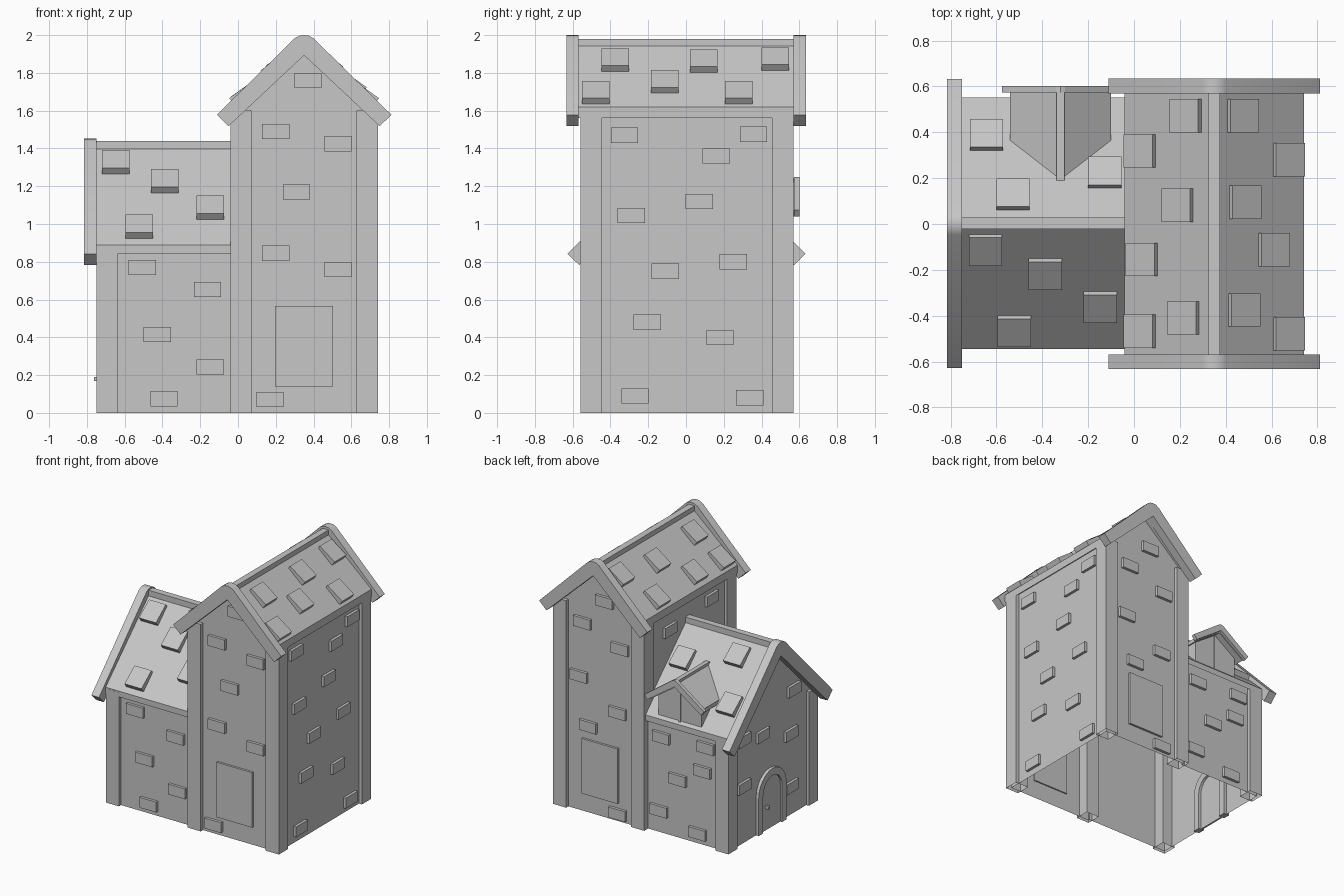
import bpy, bmesh
from math import atan, cos, sin, pi, radians
from mathutils import Matrix, Vector

if "Cube" in bpy.data.objects:
    bpy.data.objects.remove(bpy.data.objects["Cube"])

stone = bpy.data.materials.new("grey_stone")
stone.use_nodes = True
GREY = (0.57, 0.57, 0.57, 1)
stone.diffuse_color = GREY
stone.node_tree.nodes["Principled BSDF"].inputs["Base Color"].default_value = GREY


def finish(bm, name, smooth=False):
    """Turn a bmesh into a named object."""
    bmesh.ops.recalc_face_normals(bm, faces=bm.faces)
    mesh = bpy.data.meshes.new(name)
    bm.to_mesh(mesh)
    bm.free()
    mesh.materials.append(stone)
    obj = bpy.data.objects.new(name, mesh)
    bpy.context.collection.objects.link(obj)
    if smooth:
        bpy.ops.object.select_all(action="DESELECT")
        obj.select_set(True)
        bpy.context.view_layer.objects.active = obj
        bpy.ops.object.shade_smooth_by_angle(angle=radians(30))
    return obj


def open_bottom(obj):
    """Remove the faces that lie on the ground."""
    bm = bmesh.new()
    bm.from_mesh(obj.data)
    floor = [f for f in bm.faces if all(v.co.z < 0.001 for v in f.verts)]
    bmesh.ops.delete(bm, geom=floor, context="FACES")
    bm.to_mesh(obj.data)
    bm.free()


def add_box(bm, lo, hi):
    lo, hi = Vector(lo), Vector(hi)
    mat = Matrix.Translation((lo + hi) / 2) @ Matrix.Diagonal((*(hi - lo), 1))
    bmesh.ops.create_cube(bm, size=1, matrix=mat)


def box(name, lo, hi):
    bm = bmesh.new()
    add_box(bm, lo, hi)
    return finish(bm, name)


def prism(name, pts, axis, a, b, smooth=False):
    """Extrude a (u, z) profile along axis from a to b."""
    def place(u, w, z):
        return (u, w, z) if axis == "y" else (w, u, z)
    bm = bmesh.new()
    face = bm.faces.new([bm.verts.new(place(u, a, z)) for u, z in pts])
    new = bmesh.ops.extrude_face_region(bm, geom=[face])["geom"]
    bmesh.ops.translate(bm, vec=place(0, b - a, 0),
                        verts=[v for v in new if isinstance(v, bmesh.types.BMVert)])
    return finish(bm, name, smooth)


def gable(c, outer, inner=()):
    """Mirror apex-to-foot points about u = c; inner points hollow out the underside."""
    def both(half):
        return ([(c - u, z) for u, z in reversed(half) if u > 0]
                + [(c + u, z) for u, z in half])
    return both(outer) + both(inner)[::-1]


# hollow shell: tower and wing joined, open underneath
TX = 0.35
tower = prism("house_walls", gable(TX, [(0, 1.91), (0.365, 1.58), (0.365, 0)]),
              "y", -0.53, 0.54)
wing = prism("wing_cutter", gable(0, [(0, 1.37), (0.52, 0.87), (0.52, 0)]), "x", -0.725, 0.1)
mod = tower.modifiers.new("join", "BOOLEAN")
mod.operation, mod.solver, mod.object = "UNION", "EXACT", wing
bpy.context.view_layer.objects.active = tower
bpy.ops.object.modifier_apply(modifier=mod.name)
bpy.data.objects.remove(wing)
open_bottom(tower)

# corner posts
P = 0.112
for side, x in (("right", -0.04), ("left", 0.74 - P)):
    for end, y in (("front", -0.558), ("back", 0.568 - P)):
        open_bottom(box(f"tower_post_{end}_{side}", (x, y, 0), (x + P, y + P, 1.6)))
for end, y in (("front", -0.546), ("back", 0.55 - P)):
    open_bottom(box(f"wing_post_{end}", (-0.748, y, 0), (-0.748 + P, y + P, 0.88)))

# roofs, ridge caps and gable boards
prism("tower_roof", gable(TX, [(0, 1.965), (0.392, 1.62), (0.392, 1.56)], [(0, 1.9)]),
      "y", -0.57, 0.575)
box("tower_ridge", (0.325, -0.57, 1.91), (0.375, 0.575, 1.98))
board = [(0, 2.0), (0.025, 1.997), (0.05, 1.983), (0.462, 1.578), (0.4, 1.518)]
for end, y in (("front", -0.632), ("back", 0.57)):
    prism(f"tower_gable_board_{end}", gable(TX, board, [(0, 1.893)]), "y", y, y + 0.064,
          smooth=True)

prism("wing_roof", gable(0.003, [(0, 1.42), (0.548, 0.89), (0.548, 0.845)], [(0, 1.365)]),
      "x", -0.755, -0.01)
box("wing_ridge", (-0.755, -0.022, 1.37), (-0.01, 0.028, 1.44))
board = [(0, 1.452), (0.025, 1.449), (0.05, 1.435), (0.63, 0.842), (0.568, 0.782)]
prism("wing_gable_board", gable(0.003, board, [(0, 1.345)]), "x", -0.815, -0.75, smooth=True)

# dormer on the back slope
DX = -0.32
prism("dormer_wall", gable(DX, [(0, 1.2), (0.185, 1.07), (0.185, 0.89)]), "y", 0.4, 0.53)
box("dormer_wall_bar", (DX - 0.008, 0.5, 0.89), (DX + 0.008, 0.537, 1.18))
prism("dormer_roof", gable(DX, [(0, 1.235), (0.22, 1.07), (0.22, 1.04)], [(0, 1.19)]),
      "y", 0.19, 0.58)
box("dormer_ridge", (DX - 0.017, 0.19, 1.2), (DX + 0.017, 0.58, 1.243))
prism("dormer_gable_board",
      gable(DX, [(0, 1.25), (0.02, 1.243), (0.255, 1.075), (0.23, 1.04)], [(0, 1.2)]),
      "y", 0.573, 0.602)


# raised bricks: (centre along wall, centre height)
def bricks(name, axis, near, far, spots):
    bm = bmesh.new()
    for u, z in spots:
        a, b = u - 0.072, u + 0.072
        lo, hi = z - 0.04, z + 0.04
        if axis == "y":
            add_box(bm, (a, near, lo), (b, far, hi))
        else:
            add_box(bm, (near, a, lo), (far, b, hi))
    finish(bm, name)


bricks("tower_bricks_front", "y", -0.553, -0.531, [
    (0.2, 1.49), (0.53, 1.425), (0.31, 1.17), (0.2, 0.845), (0.53, 0.76), (0.17, 0.07),
    (0.37, 1.76)])
bricks("tower_bricks_back", "y", 0.541, 0.563, [
    (0.5, 1.46), (0.18, 1.34), (0.53, 1.04), (0.2, 0.84), (0.45, 0.67), (0.2, 0.06),
    (0.31, 1.67)])
bricks("tower_bricks_left", "x", 0.716, 0.737, [
    (-0.325, 1.47), (0.357, 1.475), (0.16, 1.36), (-0.29, 1.045), (0.07, 1.12),
    (-0.11, 0.75), (0.25, 0.8), (-0.205, 0.48), (0.18, 0.4), (-0.27, 0.09), (0.337, 0.08)])
bricks("tower_bricks_right", "x", -0.037, -0.016, [(0.23, 1.42), (-0.28, 1.47)])
bricks("wing_bricks_front", "y", -0.542, -0.521, [
    (-0.507, 0.77), (-0.162, 0.653), (-0.427, 0.415), (-0.147, 0.243), (-0.392, 0.075)])
bricks("wing_bricks_back", "y", 0.521, 0.543, [
    (-0.16, 0.74), (-0.54, 0.76), (-0.3, 0.45), (-0.51, 0.57), (-0.14, 0.17), (-0.47, 0.08)])
bricks("wing_bricks_side", "x", -0.747, -0.726, [
    (-0.27, 0.96), (0.11, 0.75), (-0.235, 0.63), (-0.24, 0.22), (0.34, 0.8), (0.34, 0.44)])


# tilted roof shingles: (centre along ridge, distance from ridge)
def shingles(name, axis, c, sign, apex, slope, spots):
    bm = bmesh.new()
    tilt = atan(slope) - radians(6)
    for along, d in spots:
        mat = (Matrix.Translation((d, along, apex - slope * d)) @ Matrix.Rotation(tilt, 4, "Y")
               @ Matrix.Diagonal((0.155, 0.145, 0.062, 1)))
        bmesh.ops.create_cube(bm, size=1, matrix=mat)
    for v in bm.verts:
        u, along = c + sign * v.co.x, v.co.y
        v.co = (u, along, v.co.z) if axis == "y" else (along, u, v.co.z)
    finish(bm, name)


shingles("tower_shingles_left", "y", TX, 1, 1.965, 0.885, [
    (0.472, 0.115), (0.28, 0.315), (0.095, 0.125), (-0.112, 0.25), (-0.375, 0.12),
    (-0.478, 0.315)])
shingles("tower_shingles_right", "y", TX, -1, 1.965, 0.885, [
    (0.472, 0.115), (0.318, 0.315), (0.082, 0.15), (-0.155, 0.305), (-0.41, 0.125),
    (-0.468, 0.315)])
shingles("wing_shingles_front", "x", 0.003, -1, 1.42, 0.96, [
    (-0.647, 0.105), (-0.387, 0.21), (-0.147, 0.355), (-0.522, 0.46)])
shingles("wing_shingles_back", "x", 0.003, 1, 1.42, 0.96, [
    (-0.643, 0.375), (-0.528, 0.115), (-0.127, 0.21)])

# tall door panels on the front and back of the tower
for end, y in (("front", -0.547), ("back", 0.53)):
    box(f"tower_door_{end}", (0.197, y, 0.14), (0.503, y + 0.027, 0.565))


# arched door on the side of the wing
def arch(r):
    steps = [i * pi / 12 for i in range(5, -1, -1)]
    return [(0, 0.29 + r)] + [(r * cos(t), 0.29 + r * sin(t)) for t in steps] + [(r, 0)]


prism("arch_frame", gable(0.01, arch(0.17), arch(0.115)), "x", -0.748, -0.7)
prism("arch_door", gable(0.01, arch(0.115)), "x", -0.733, -0.72)
box("arch_door_knob", (-0.762, 0.06, 0.17), (-0.73, 0.08, 0.19))
